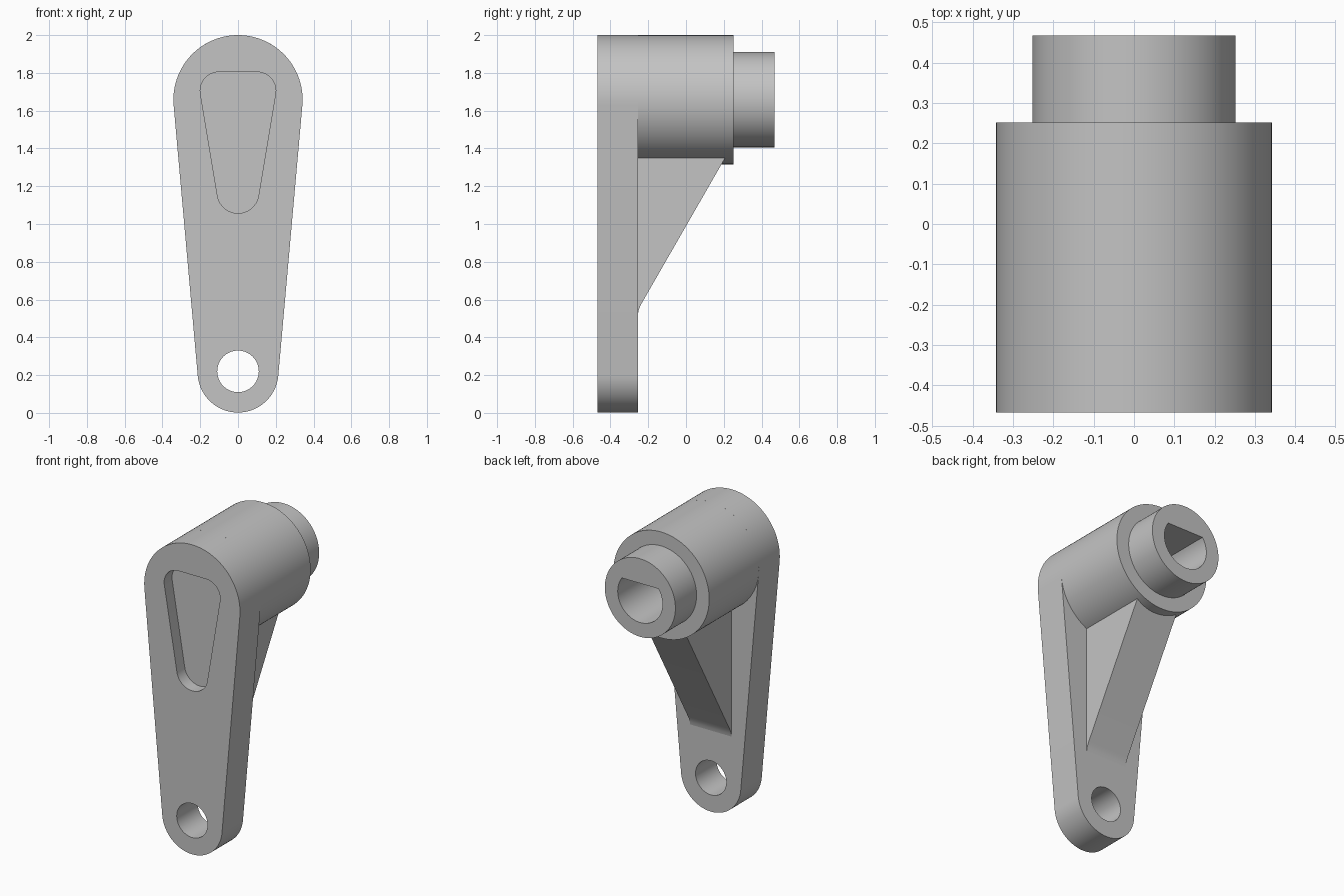
import bpy, bmesh
from math import sin, cos, pi, asin, atan2, hypot, radians
from mathutils import Vector

cube = bpy.data.objects.get("Cube")
if cube:
    bpy.data.objects.remove(cube)

grey = bpy.data.materials.new("plain grey")
grey.use_nodes = True
colour = (0.55, 0.55, 0.55, 1)
grey.diffuse_color = colour
grey.node_tree.nodes["Principled BSDF"].inputs["Base Color"].default_value = colour

FRONT, PLATE_BACK, BARREL_BACK, BACK = -0.468, -0.254, 0.252, 0.468
TOP_Z, TOP_R = 1.658, 0.342
LOW_Z, LOW_R = 0.216, 0.214


def arc(cx, cz, r, start, end, steps):
    return [(cx + r * cos(start + (end - start) * i / steps),
             cz + r * sin(start + (end - start) * i / steps)) for i in range(steps + 1)]


def circle(cz, r, steps=96):
    return arc(0, cz, r, 0, 2 * pi, steps)[:-1]


def prism(name, outline, start, end, axis="y"):
    """Extrude an outline along y (outline is x, z) or along x (outline is y, z)."""
    bm = bmesh.new()
    place = (lambda a, b, d: (a, d, b)) if axis == "y" else (lambda a, b, d: (d, a, b))
    face = bm.faces.new([bm.verts.new(place(a, b, start)) for a, b in outline])
    grown = bmesh.ops.extrude_face_region(bm, geom=[face])
    verts = [g for g in grown["geom"] if isinstance(g, bmesh.types.BMVert)]
    bmesh.ops.translate(bm, verts=verts, vec=Vector(place(0, 0, end - start)))
    bmesh.ops.recalc_face_normals(bm, faces=bm.faces)
    mesh = bpy.data.meshes.new(name)
    bm.to_mesh(mesh)
    bm.free()
    mesh.materials.append(grey)
    obj = bpy.data.objects.new(name, mesh)
    bpy.context.collection.objects.link(obj)
    return obj


def activate(obj):
    bpy.ops.object.select_all(action="DESELECT")
    obj.select_set(True)
    bpy.context.view_layer.objects.active = obj


def cut(obj, outline, start, end):
    cutter = prism("cutter", outline, start, end)
    cutter.hide_render = True
    mod = obj.modifiers.new("cut", "BOOLEAN")
    mod.operation, mod.solver, mod.object = "DIFFERENCE", "EXACT", cutter
    activate(obj)
    bpy.ops.object.modifier_apply(modifier=mod.name)
    bpy.data.objects.remove(cutter)


# Arm plate: two round ends joined by tangent sides
tilt = asin((TOP_R - LOW_R) / (TOP_Z - LOW_Z))
arm = prism("arm_plate",
            arc(0, TOP_Z, TOP_R, -tilt, pi + tilt, 56) +
            arc(0, LOW_Z, LOW_R, pi + tilt, 2 * pi - tilt, 48), FRONT, PLATE_BACK)
cut(arm, circle(0.22, 0.11, 64), FRONT - 0.1, PLATE_BACK + 0.1)

# Tapered pocket with rounded corners in the front of the plate
corner_x, corner_z, corner_r, foot_z, foot_r = 0.1, 1.705, 0.1, 1.167, 0.11
side = -atan2(corner_x, corner_z - foot_z) + asin(
    (corner_r - foot_r) / hypot(corner_x, corner_z - foot_z))
pocket = (arc(corner_x, corner_z, corner_r, side, pi / 2, 16) +
          arc(-corner_x, corner_z, corner_r, pi / 2, pi - side, 16) +
          arc(0, foot_z, foot_r, pi - side, 2 * pi + side, 32))
cut(arm, pocket, FRONT - 0.1, FRONT + 0.08)

# Barrel and collar, with a D-shaped bore that is flat on top
barrel = prism("barrel", circle(TOP_Z, TOP_R), PLATE_BACK, BARREL_BACK)
collar = prism("collar", circle(TOP_Z, 0.252), BARREL_BACK, BACK)
flat = asin(0.093 / 0.16)
bore = arc(0, TOP_Z, 0.16, pi - flat, 2 * pi + flat, 64)
for part in (barrel, collar):
    cut(part, bore, PLATE_BACK + 0.01, BACK + 0.1)

# Sloping rib under the barrel, easing into the plate at its foot
rib = prism("rib", [(PLATE_BACK - 0.01, 1.4), (0.236, 1.4), (-0.232, 0.585),
                    (-0.242, 0.566), (-0.25, 0.545), (PLATE_BACK, 0.525),
                    (PLATE_BACK - 0.01, 0.525)], -0.148, 0.148, "x")

for part in (arm, barrel, collar, rib):
    activate(part)
    bpy.ops.object.shade_smooth_by_angle(angle=radians(30))
